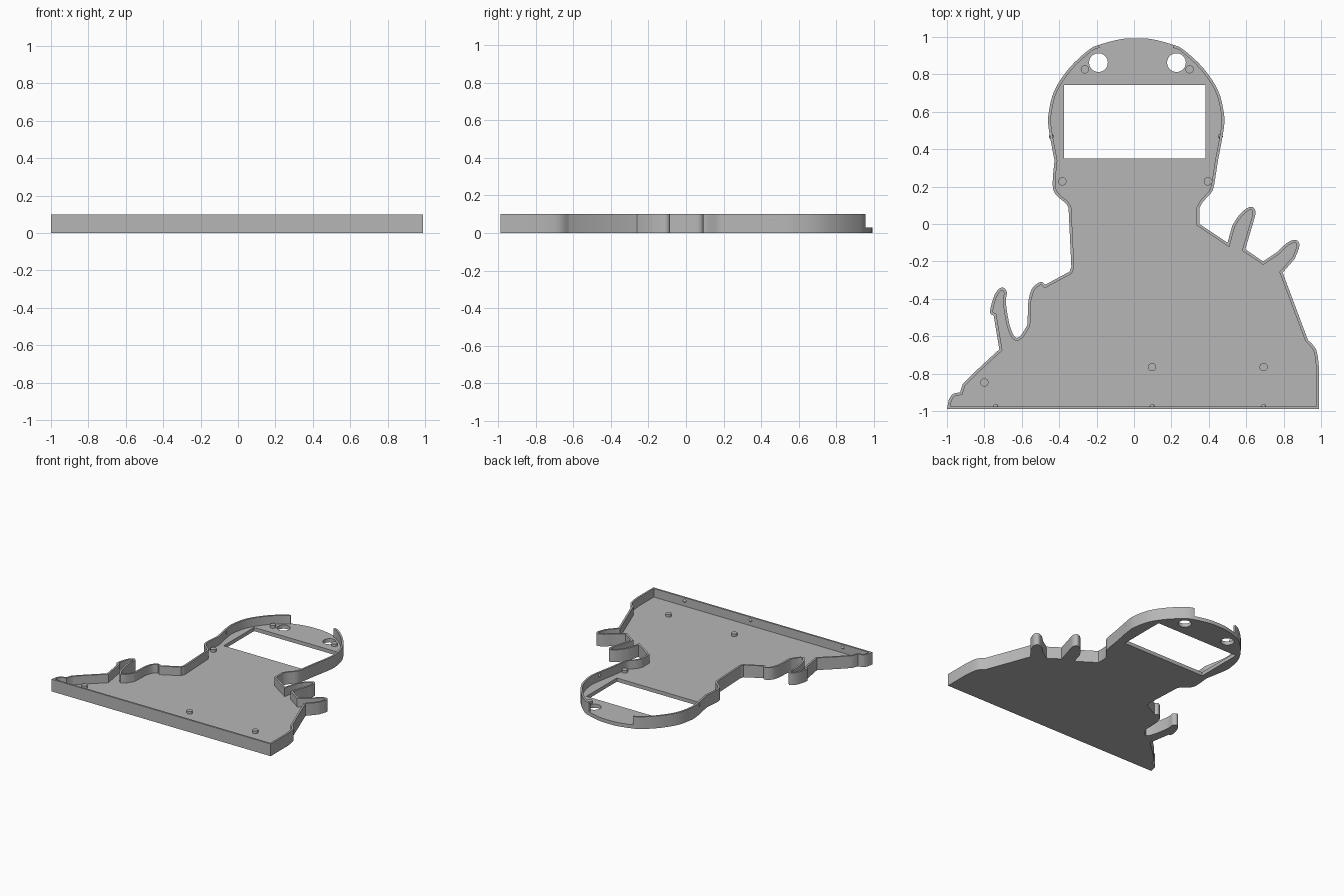
import bpy
import bmesh
import math
from mathutils import Vector

FLOOR_TOP = 0.03
WALL_TOP = 0.1
WALL_WIDTH = 0.015
GAP_Y = 0.957
HEAD_X = 0.012

default = bpy.data.objects.get("Cube")
if default:
    bpy.data.objects.remove(default, do_unlink=True)

grey = bpy.data.materials.new("plain grey")
grey.use_nodes = True
grey.diffuse_color = (0.47, 0.47, 0.47, 1)
grey.node_tree.nodes["Principled BSDF"].inputs["Base Color"].default_value = grey.diffuse_color


def smooth_run(points, steps=4):
    """Catmull-Rom curve through the points, with free ends."""
    pts = [Vector(p) for p in points]
    padded = [pts[0]] + pts + [pts[-1]]
    result = []
    for a, b, c, d in zip(padded, padded[1:], padded[2:], padded[3:]):
        for i in range(steps):
            t = i / steps
            result.append(0.5 * (2 * b + (c - a) * t + (2 * a - 5 * b + 4 * c - d) * t ** 2
                                 + (3 * b - a - 3 * c + d) * t ** 3))
    return result + [pts[-1]]


def inset(points, width):
    """Mitred inward offset of a clockwise closed outline."""
    result = []
    for i, p in enumerate(points):
        before = (p - points[i - 1]).normalized()
        after = (points[(i + 1) % len(points)] - p).normalized()
        n1 = Vector((before.y, -before.x))
        n2 = Vector((after.y, -after.x))
        result.append(p + (n1 + n2) * width / max(1 + n1.dot(n2), 0.5))
    return result


def circle(x, y, radius, sides=32):
    return [Vector((x + radius * math.cos(math.tau * i / sides),
                    y + radius * math.sin(math.tau * i / sides))) for i in range(sides)]


def finish(obj):
    obj.data.materials.clear()
    obj.data.materials.append(grey)
    obj.data.shade_smooth()
    obj.data.set_sharp_from_angle(angle=math.radians(30))


def add_mesh(name, bm):
    mesh = bpy.data.meshes.new(name)
    bm.to_mesh(mesh)
    bm.free()
    obj = bpy.data.objects.new(name, mesh)
    bpy.context.collection.objects.link(obj)
    finish(obj)


def slab(name, loops, bottom, top):
    """Extrude flat loops; inner loops become holes."""
    curve = bpy.data.curves.new(name, "CURVE")
    curve.dimensions = "2D"
    curve.fill_mode = "BOTH"
    curve.extrude = (top - bottom) / 2
    for loop in loops:
        spline = curve.splines.new("POLY")
        spline.points.add(len(loop) - 1)
        for point, co in zip(spline.points, loop):
            point.co = (co.x, co.y, 0, 1)
        spline.use_cyclic_u = True
    helper = bpy.data.objects.new(name + " helper", curve)
    bpy.context.collection.objects.link(helper)
    graph = bpy.context.evaluated_depsgraph_get()
    mesh = bpy.data.meshes.new_from_object(helper.evaluated_get(graph))
    bpy.data.objects.remove(helper, do_unlink=True)
    bm = bmesh.new()
    bm.from_mesh(mesh)
    bpy.data.meshes.remove(mesh)
    bmesh.ops.remove_doubles(bm, verts=bm.verts, dist=0.0001)
    bmesh.ops.translate(bm, verts=bm.verts, vec=(0, 0, (top + bottom) / 2))
    bmesh.ops.recalc_face_normals(bm, faces=bm.faces)
    add_mesh(name, bm)


# Left-hand side of the outline: base corner, upright spike, shoulder
lower_left = [
    [(-1, -.99)],
    [(-.99, -.94), (-.97, -.91), (-.93, -.9)],
    [(-.915, -.855), (-.85, -.79), (-.72, -.67)],
    [(-.75, -.49), (-.77, -.47), (-.75, -.39), (-.725, -.35), (-.7, -.34), (-.68, -.365),
     (-.685, -.42), (-.665, -.54), (-.635, -.605), (-.605, -.595), (-.57, -.54)],
    [(-.565, -.41), (-.545, -.345), (-.5, -.31), (-.475, -.325)],
    [(-.345, -.255), (-.335, -.23)],
    [(-.35, .085), (-.365, .11), (-.42, .16), (-.435, .215), (-.425, .34)],
]

# Half of the round head, mirrored about its own centre line
half = [(-.437, .34), (-.468, .51), (-.468, .595), (-.437, .715), (-.357, .835),
        (-.255, .93), (-.2, GAP_Y), (-.09, .987)]
left_half = [(x + HEAD_X, y) for x, y in half]
right_half = [(HEAD_X - x, y) for x, y in reversed(half)]
head = [left_half + [(HEAD_X, .993)] + right_half]

# Right-hand side: neck, two leaf-shaped spikes, sloping flank
lower_right = [
    [(.43, .215), (.415, .17), (.37, .12), (.35, .085)],
    [(.35, 0)],
    [(.5, -.1)],
    [(.525, -.01), (.56, .045), (.605, .085), (.635, .09), (.65, .06), (.635, 0)],
    [(.595, -.135)],
    [(.69, -.2)],
    [(.765, -.15), (.82, -.1), (.865, -.085), (.885, -.115), (.86, -.185)],
    [(.795, -.26)],
    [(.93, -.62), (.975, -.675), (.99, -.78)],
    [(.99, -.99)],
]

outline = []
for run in lower_left + head + lower_right:
    for p in (smooth_run(run) if len(run) > 1 else [Vector(run[0])]):
        if not outline or (p - outline[-1]).length > 0.002:
            outline.append(p)

# Floor plate with the window and two round holes
window = [Vector(p) for p in ((-.374, .35), (.383, .35), (.383, .743), (-.374, .743))]
slab("floor_plate", [outline, window, circle(-.19, .863, .05), circle(.227, .863, .05)],
     0, FLOOR_TOP)

# Rim wall, open at the top of the head
inner = inset(outline, WALL_WIDTH)
pairs = list(zip(outline, inner))
gap = [i for i, p in enumerate(outline) if p.y > GAP_Y + 0.001]
ring = pairs[gap[-1] + 1:] + pairs[:gap[0]]
slab("rim_wall", [[p for p, q in ring] + [q for p, q in reversed(ring)]], FLOOR_TOP, WALL_TOP)

# Short round pegs on the floor
pegs = [(-.263, .827), (.297, .827), (-.383, .228), (.395, .228),
        (-.8, -.847), (.097, -.765), (.693, -.765)]
for x, y in pegs:
    bm = bmesh.new()
    bmesh.ops.create_cone(bm, cap_ends=True, segments=24, radius1=.022, radius2=.022, depth=.03)
    bmesh.ops.translate(bm, verts=bm.verts, vec=(x, y, FLOOR_TOP + .007))
    add_mesh("floor_peg", bm)

# Small snap bumps on the inside of the wall
bumps = [(-.74, -.975), (.097, -.975), (.693, -.975), (-.442, .468), (.462, .468)]
for x, y in bumps:
    bm = bmesh.new()
    bmesh.ops.create_uvsphere(bm, u_segments=16, v_segments=10, radius=.013)
    bmesh.ops.translate(bm, verts=bm.verts, vec=(x, y, .075))
    add_mesh("snap_bump", bm)
